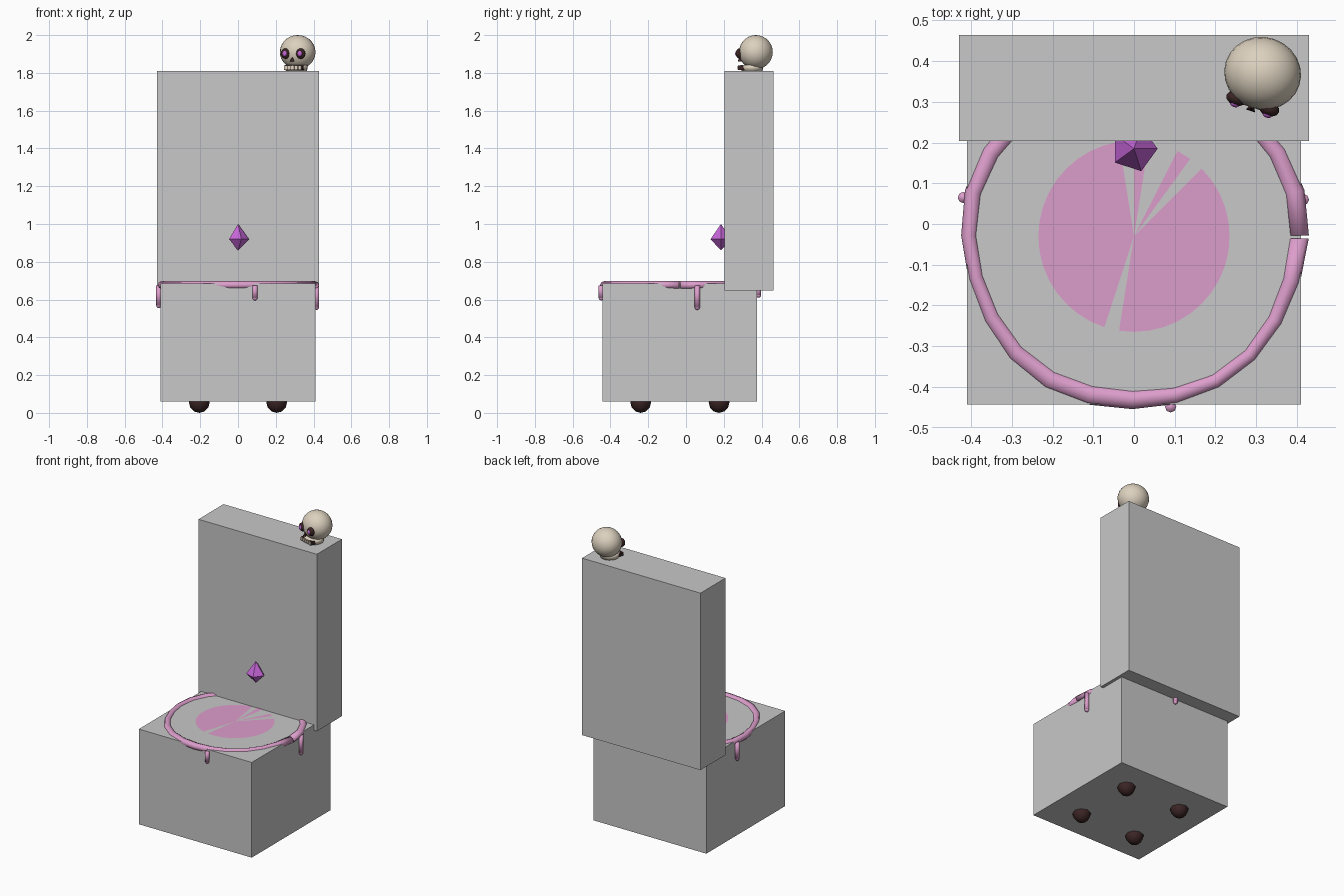
import bpy, bmesh, math
from mathutils import Matrix, Vector

old = bpy.data.objects.get("Cube")
if old:
    bpy.data.objects.remove(old, do_unlink=True)


def material(name, rgb):
    m = bpy.data.materials.new(name)
    m.use_nodes = True
    m.diffuse_color = (*rgb, 1)
    node = next(n for n in m.node_tree.nodes if n.type == 'BSDF_PRINCIPLED')
    node.inputs["Base Color"].default_value = (*rgb, 1)
    return m


GREY = material("stone grey", (0.58, 0.58, 0.58))
PINK = material("slime pink", (0.72, 0.34, 0.60))
PURPLE = material("crystal purple", (0.56, 0.13, 0.68))
BONE = material("bone", (0.72, 0.64, 0.52))
DARK = material("dark brown", (0.045, 0.018, 0.018))


def finish(name, bm, mat, smooth=False, matrix=None):
    if matrix:
        bm.transform(matrix)
    bmesh.ops.recalc_face_normals(bm, faces=bm.faces)
    for f in bm.faces:
        f.smooth = smooth
    mesh = bpy.data.meshes.new(name)
    bm.to_mesh(mesh)
    bm.free()
    mesh.materials.append(mat)
    ob = bpy.data.objects.new(name, mesh)
    bpy.context.collection.objects.link(ob)
    return ob


def box(name, lo, hi, mat, matrix=None):
    lo, hi = Vector(lo), Vector(hi)
    bm = bmesh.new()
    bmesh.ops.create_cube(bm, size=1)
    bm.transform(Matrix.Translation((lo + hi) / 2) @ Matrix.Diagonal((*(hi - lo), 1)))
    return finish(name, bm, mat, False, matrix)


def ball(name, at, size, mat, matrix=None, segs=16):
    bm = bmesh.new()
    bmesh.ops.create_uvsphere(bm, u_segments=segs, v_segments=segs // 2 + 2, radius=1)
    bm.transform(Matrix.Translation(at) @ Matrix.Diagonal((*size, 1)))
    return finish(name, bm, mat, True, matrix)


def cone(name, at, r1, r2, depth, segs, mat, matrix=None, smooth=False):
    bm = bmesh.new()
    bmesh.ops.create_cone(bm, cap_ends=True, segments=segs, radius1=r1, radius2=r2, depth=depth)
    bm.transform(Matrix.Translation(at))
    return finish(name, bm, mat, smooth, matrix)


# Block body: seat and tall back
box("seat_block", (-.41, -.443, .06), (.41, .375, .685), GREY)
box("backrest_block", (-.43, .204, .648), (.43, .464, 1.81), GREY)

# Round feet
for x in (-.205, .205):
    for y in (-.24, .175):
        ball("foot", (x, y, .056), (.055, .055, .056), DARK, segs=8)

# Lumpy slime rim, swept round the seat with a small seam on one side
CENTRE = Vector((0, -.03, .677))
COUNT, SIDES = 24, 8
bm = bmesh.new()
rings = []
for i in range(COUNT + 1):
    a = 2 * math.pi * i / COUNT * .997 + .005
    out = Vector((math.cos(a), math.sin(a), 0))
    thick = .022 + .003 * math.sin(3 * a + 1)
    mid = CENTRE + out * (.405 + .004 * math.sin(5 * a))
    ring = []
    for j in range(SIDES):
        t = 2 * math.pi * j / SIDES
        ring.append(bm.verts.new(mid + out * thick * math.cos(t) + Vector((0, 0, .021 * math.sin(t)))))
    rings.append(ring)
for a, b in zip(rings, rings[1:]):
    for j in range(SIDES):
        k = (j + 1) % SIDES
        bm.faces.new((a[j], a[k], b[k], b[j]))
bm.faces.new(rings[0])
bm.faces.new(rings[-1])
finish("slime_rim", bm, PINK, True)

# Drips hanging from the rim
for x, y, low in ((.09, -.449, .595), (-.419, .065, .555), (.416, .06, .545), (0, .384, .61)):
    top, r = .675, .014
    cone("drip", (x, y, (top + low + r) / 2), r, r, top - low - r, 8, PINK, smooth=True)
    ball("drip_end", (x, y, low + r), (r, r, r), PINK, segs=8)

# Slime pool: thin fan of wedges with splits towards the back
bm = bmesh.new()
hub = bm.verts.new((0, -.03, .6865))
N = 40
for i in range(N):
    if i in (5, 7, 8, 10, 28):
        continue
    pts = [bm.verts.new((.235 * math.cos(t), -.03 + .235 * math.sin(t), .6865))
           for t in (2 * math.pi * i / N, 2 * math.pi * (i + 1) / N)]
    bm.faces.new((hub, *pts))
finish("slime_pool", bm, PINK)

# Floating five-sided crystal
at = (0, .185)
cone("crystal_top", (*at, .96), .058, 0, .08, 5, PURPLE, Matrix.Translation((*at, 0))
     @ Matrix.Rotation(math.radians(-90), 4, 'Z') @ Matrix.Translation((-at[0], -at[1], 0)))
cone("crystal_base", (*at, .89), 0, .058, .06, 5, PURPLE, Matrix.Translation((*at, 0))
     @ Matrix.Rotation(math.radians(-90), 4, 'Z') @ Matrix.Translation((-at[0], -at[1], 0)))

# Skull, turned a little inwards
HEAD = Matrix.Translation((.316, .37, 1.91)) @ Matrix.Rotation(math.radians(-18), 4, 'Z')
ball("skull_cranium", (0, 0, 0), (.095, .089, .09), BONE, HEAD, 24)
cone("skull_jaw", (0, -.022, -.084), .056, .062, .032, 16, BONE, HEAD, True)
for s in (-1, 1):
    ball("eye_socket", (s * .042, -.078, -.008), (.026, .018, .028), DARK, HEAD, 12)
    ball("eye_glow", (s * .042, -.092, -.008), (.013, .009, .015), PURPLE, HEAD, 10)
cone("nose_hole", (0, -.09, -.036), .014, 0, .026, 3, DARK, HEAD)
box("mouth_gap", (-.05, -.083, -.094), (.05, -.04, -.072), DARK, HEAD)
for i in range(5):
    x = (i - 2) * .02
    box("tooth", (x - .008, -.088, -.093), (x + .008, -.05, -.073), BONE, HEAD)
